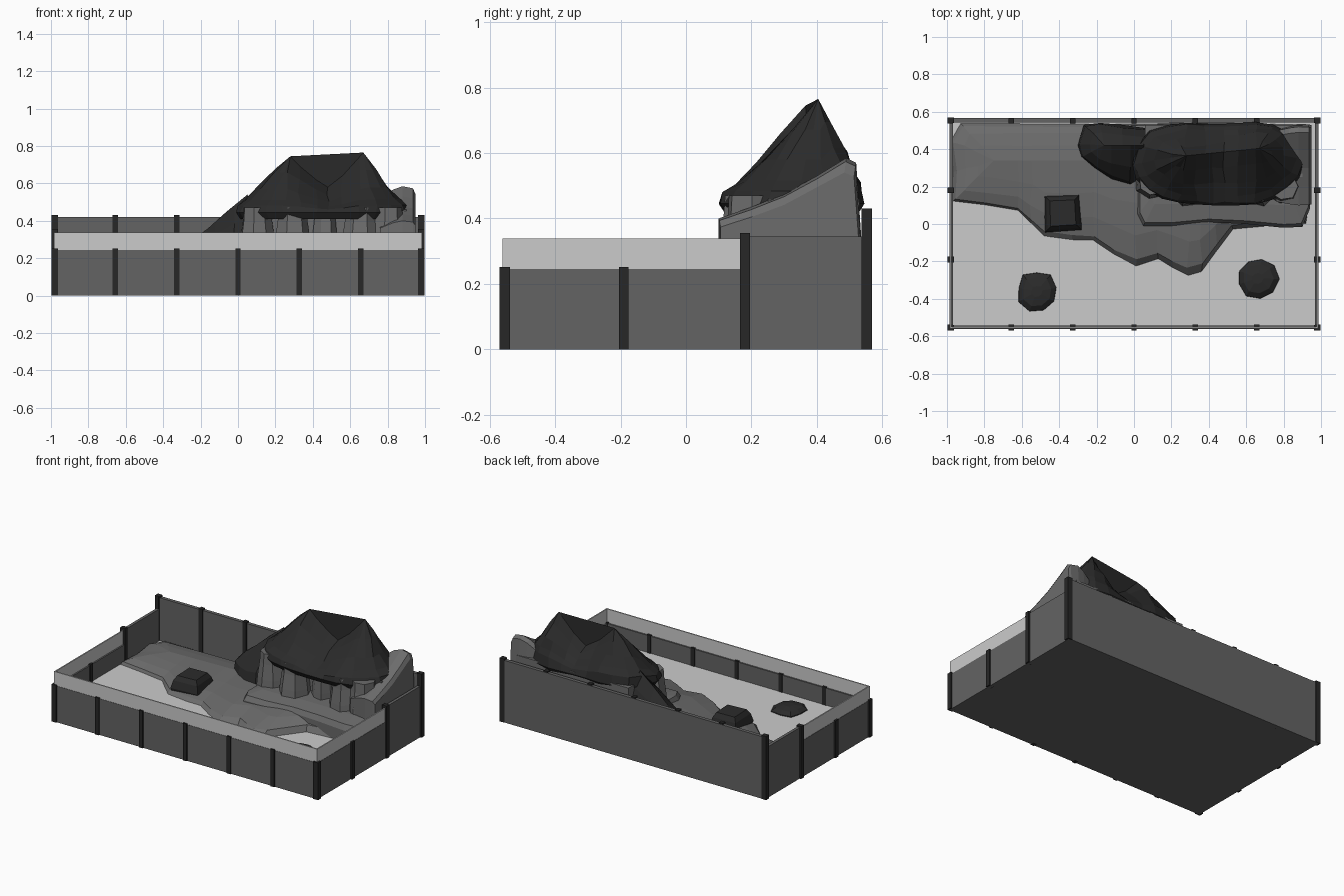
import bpy, bmesh, random
from math import cos, sin, pi
from mathutils import Vector

if "Cube" in bpy.data.objects:
    bpy.data.objects.remove(bpy.data.objects["Cube"])

random.seed(4)


def material(name, v):
    m = bpy.data.materials.new(name)
    m.diffuse_color = (v, v, v, 1)
    m.use_nodes = True
    m.node_tree.nodes["Principled BSDF"].inputs["Base Color"].default_value = m.diffuse_color
    return m


BLACK = material("black_rock", .024)
POST = material("black_post", .02)
WALL = material("dark_wall", .126)
EARTH = material("grey_earth", .15)


def finish(name, bm, mat=None):
    bmesh.ops.remove_doubles(bm, verts=bm.verts, dist=0.0005)
    bmesh.ops.recalc_face_normals(bm, faces=bm.faces)
    me = bpy.data.meshes.new(name)
    bm.to_mesh(me)
    bm.free()
    if mat:
        me.materials.append(mat)
    ob = bpy.data.objects.new(name, me)
    bpy.context.collection.objects.link(ob)
    return ob


def box(name, x0, x1, y0, y1, z0, z1, mat=None):
    bm = bmesh.new()
    bmesh.ops.create_cube(bm, size=1)
    for v in bm.verts:
        v.co = ((x0 + x1) / 2 + v.co.x * (x1 - x0), (y0 + y1) / 2 + v.co.y * (y1 - y0),
                (z0 + z1) / 2 + v.co.z * (z1 - z0))
    return finish(name, bm, mat)


def loft(name, rings, mat):
    """Skin equal-length closed rings and close both ends."""
    bm = bmesh.new()
    rows = [[bm.verts.new(p) for p in r] for r in rings]
    n = len(rows[0])
    for a, b in zip(rows, rows[1:]):
        for i in range(n):
            j = (i + 1) % n
            bm.faces.new((a[i], a[j], b[j], b[i]))
    ends = [bm.faces.new(rows[0]), bm.faces.new(rows[-1])]
    bmesh.ops.triangulate(bm, faces=ends)
    return finish(name, bm, mat)


def lerp_table(table, x):
    for (x0, z0), (x1, z1) in zip(table, table[1:]):
        if x <= x1:
            return z0 + (z1 - z0) * max(0, x - x0) / (x1 - x0)
    return table[-1][1]


def mound(name, mat, outline, rim, ridge, ridge_y, steps, under, jitter=0.0, back=1.0):
    """Loft an outline up to a ridge of (x, z) points; steps are (inset, rise); back < 1 bulges the rear."""
    rings = [[(x, y, under) for x, y in outline]]
    for s, rise in steps:
        ring = []
        for x, y in outline:
            rx = min(max(x, ridge[0][0]), ridge[-1][0])
            ry, rz = ridge_y(rx), lerp_table(ridge, rx)
            j = jitter if 0 < s < 1 else 0
            power = back if y > ry + .03 else 1
            ring.append((x + (rx - x) * s + random.uniform(-j, j),
                         y + (ry - y) * s + random.uniform(-j, j),
                         rim + (rz - rim) * rise ** power))
        rings.append(ring)
    return loft(name, rings, mat)


def boulder(name, mat, x, y, z0, layers, n, turn=0.0, jitter=0.01):
    """Stacked polygons of (radius, height)."""
    radial = [1 + random.uniform(-jitter, jitter) * 10 for _ in range(n)]
    loft(name, [[(x + r * radial[i] * cos(turn + 2 * pi * i / n),
                  y + r * radial[i] * sin(turn + 2 * pi * i / n), z0 + h)
                 for i in range(n)] for r, h in layers], mat)


# Tank: bottom, water, walls and clear upper panels
box("tank_bottom", -.985, .985, -.56, .56, 0, .02, WALL)
box("water", -.97, .97, -.545, .545, .02, .13)
box("front_wall", -.985, .985, -.562, -.542, 0, .245, WALL)
box("front_panel", -.985, .985, -.56, -.552, .245, .338)
box("back_wall", -.985, .985, .542, .566, 0, .42, WALL)
for side, s in (("left", -1), ("right", 1)):
    a, b = sorted((s * .987, s * .967))
    box(side + "_wall_low", a, b, -.56, .18, 0, .245, WALL)
    box(side + "_wall_high", a, b, .18, .56, 0, .345, WALL)
    a, b = sorted((s * .985, s * .977))
    box(side + "_panel", a, b, -.56, .18, .245, .338)

# Posts
for i in range(7):
    x = (i - 3) * .328
    box("front_post", x - .014, x + .014, -.57, -.538, 0, .252, POST)
    box("back_post", x - .014, x + .014, .536, .564, 0, .43, POST)
for s in (-1, 1):
    a, b = sorted((s * .998, s * .962))
    for y, h in ((-.555, .252), (-.19, .252), (.18, .355), (.554, .43)):
        box("side_post", a, b, y - .015, y + .015, 0, h, POST)

# Shore land
land = [(-.97, .12), (-.8, .1), (-.62, .07), (-.55, 0), (-.48, -.07), (-.33, -.09), (-.22, -.09),
        (-.1, -.17), (.01, -.23), (.13, -.19), (.21, -.24), (.29, -.28), (.36, -.26), (.44, -.15),
        (.53, -.03), (.75, -.01), (.92, 0), (.95, .2), (.95, .53), (.6, .54), (.2, .54), (-.2, .54),
        (-.6, .54), (-.93, .54), (-.98, .45), (-.97, .28)]
mound("shore_land", EARTH, land, .125, [(-.75, .19), (-.2, .2), (.1, .24), (.8, .26)], lambda x: .34,
      [(0, 0), (.07, .35), (.3, .65), (.6, .85), (1, 1)], .06, .008)

# Mountain ledge and back wall beneath the overhang
ledge = [(.02, .05), (.05, -.01), (.2, -.01), (.4, .01), (.6, 0), (.8, -.02), (.9, -.015), (.94, .08),
         (.95, .3), (.95, .5), (.7, .53), (.3, .53), (.04, .5), (.02, .25)]
mound("cave_ledge", EARTH, ledge, .21, [(.2, .26), (.8, .27)], lambda x: .28,
      [(0, 0), (.06, .6), (.4, .9), (1, 1)], .1)
box("cave_back", .06, .9, .25, .53, .14, .46, EARTH)

# Right shoulder: side profile swept along x
shoulder = [(.1, .14), (.1, .4), (.2, .435), (.3, .475), (.4, .53), (.49, .585), (.52, .57), (.535, .35), (.535, .14)]
loft("right_shoulder", [[(x, .3 + (y - .3) * k, .14 + (z - .14) * m) for y, z in shoulder]
                        for x, k, m in ((.76, .9, .85), (.83, .97, .96), (.88, 1, 1), (.935, .99, .975), (.95, .97, .9))],
     EARTH)

# Cave pillars
for x, y, r in ((.1, .22, .09), (.29, .2, .1), (.47, .24, .07), (.66, .2, .1), (.8, .2, .09)):
    boulder("cave_pillar", EARTH, x, y, .2, [(r * 1.1, 0), (r, .1), (r * .85, .2), (r * .8, .27)], 7, x * 9)

# Twin peaked mountain cap, with the underside tucked in below a wider belt
cap = [(-.01, .32), (.01, .24), (.07, .18), (.15, .135), (.24, .115), (.33, .105), (.42, .1), (.48, .1),
       (.56, .1), (.65, .105), (.74, .13), (.83, .19), (.89, .25), (.91, .33), (.88, .42), (.83, .49),
       (.75, .53), (.65, .545), (.56, .54), (.48, .535), (.38, .535), (.28, .54), (.18, .53), (.08, .5), (.02, .42)]
peaks = [(.28, .745), (.37, .65), (.48, .58), (.57, .65), (.67, .765)]
peak_y = lambda x: .365 + (x - .28) * .1
mountain = mound("mountain_cap", BLACK, cap, .445, peaks, peak_y,
                 [(0, 0), (.05, .12), (.2, .22), (.42, .42), (.7, .71), (1, 1)], .41, .009, .72)
for v in mountain.data.vertices:
    if v.co.z < .42:
        v.co.x = .46 + (v.co.x - .46) * .95
        v.co.y = .33 + (v.co.y - .33) * .9

# Dark left spur
spur = [(-.3, .42), (-.28, .36), (-.21, .3), (-.12, .24), (-.02, .21), (.06, .26), (.13, .34), (.15, .46),
        (.08, .51), (-.06, .53), (-.18, .54), (-.27, .53)]
mound("left_spur", BLACK, spur, .2, [(-.16, .36), (-.06, .45), (.05, .54)], lambda x: .42,
      [(0, 0), (.1, .3), (.45, .65), (1, 1)], .14, .006, .8)

# Loose rocks: one block on the shore, two low stones in the water
boulder("shore_rock", BLACK, -.38, .06, .12, [(.12, 0), (.137, .045), (.12, .095), (.095, .125)], 4, pi / 4 + .05, .004)
for x, y in ((-.52, -.36), (.66, -.29)):
    boulder("water_stone", BLACK, x, y, .12, [(.11, 0), (.107, .015), (.08, .035), (.03, .045)], 9, x)
